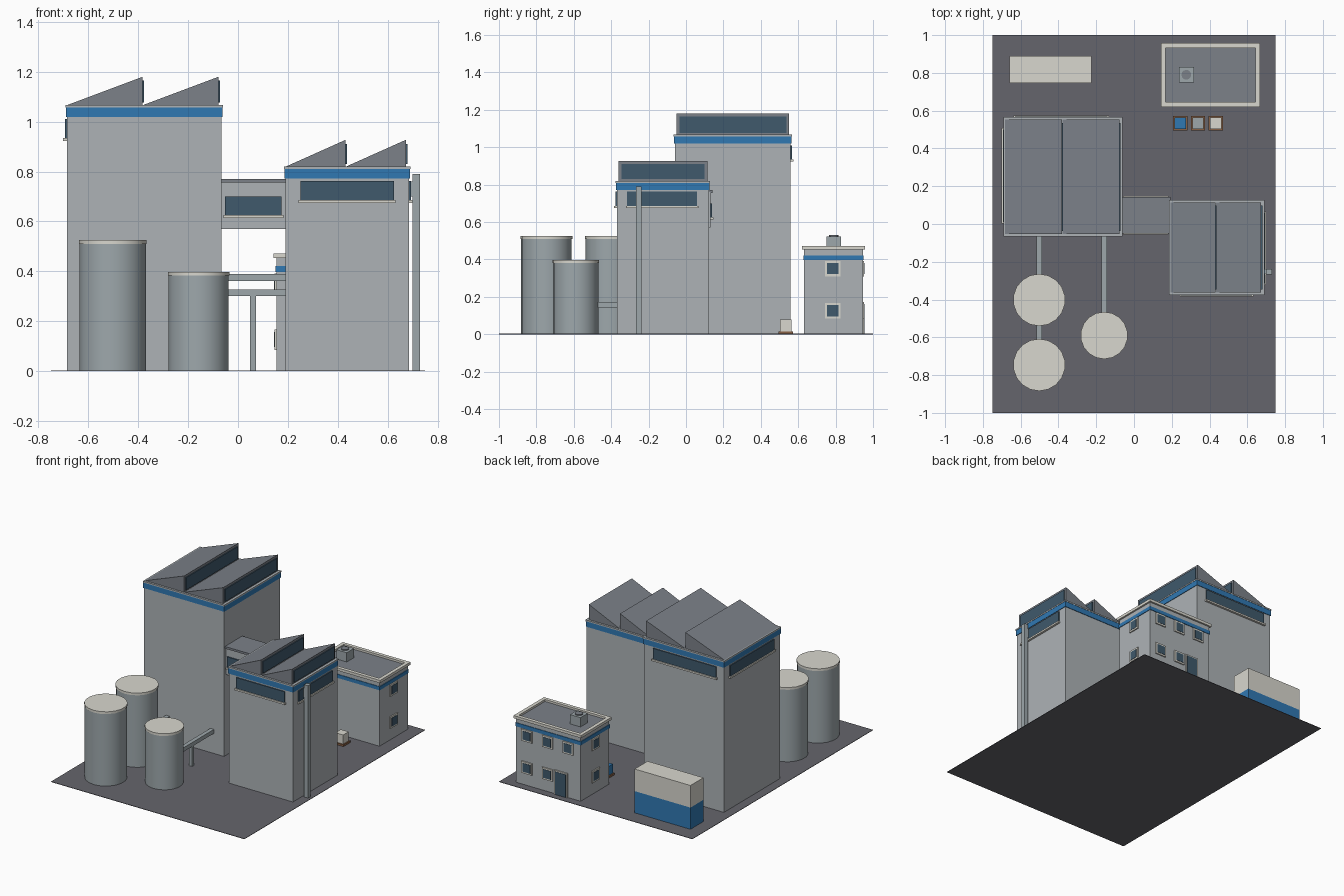
import bpy, bmesh
from mathutils import Matrix

if "Cube" in bpy.data.objects:
    bpy.data.objects.remove(bpy.data.objects["Cube"])


def mat(name, r, g, b):
    m = bpy.data.materials.new(name)
    m.diffuse_color = (r, g, b, 1)
    m.use_nodes = True
    m.node_tree.nodes["Principled BSDF"].inputs["Base Color"].default_value = m.diffuse_color
    return m


WALL = mat("wall_grey", 0.42, 0.45, 0.47)
ROOF = mat("roof_grey", 0.20, 0.22, 0.25)
BLUE = mat("blue_trim", 0.03, 0.19, 0.45)
GLASS = mat("dark_glass", 0.05, 0.10, 0.15)
WHITE = mat("off_white", 0.69, 0.68, 0.62)
METAL = mat("metal", 0.34, 0.39, 0.41)
PAVE = mat("pavement", 0.13, 0.13, 0.15)
WOOD = mat("wood", 0.25, 0.12, 0.06)


def finish(name, bm, m):
    bmesh.ops.recalc_face_normals(bm, faces=bm.faces)
    me = bpy.data.meshes.new(name)
    bm.to_mesh(me)
    bm.free()
    me.materials.append(m)
    ob = bpy.data.objects.new(name, me)
    bpy.context.collection.objects.link(ob)
    return ob


def box(name, x0, x1, y0, y1, z0, z1, m):
    bm = bmesh.new()
    bmesh.ops.create_cube(bm, size=1, matrix=Matrix.Translation(
        ((x0 + x1) / 2, (y0 + y1) / 2, (z0 + z1) / 2)) @
        Matrix.Diagonal((x1 - x0, y1 - y0, z1 - z0, 1)))
    return finish(name, bm, m)


def cylinder(name, x, y, r, z0, z1, m, n=18):
    bm = bmesh.new()
    bmesh.ops.create_cone(bm, cap_ends=True, segments=n, radius1=r, radius2=r,
                          depth=z1 - z0,
                          matrix=Matrix.Translation((x, y, (z0 + z1) / 2)))
    for f in bm.faces:
        f.smooth = len(f.verts) == 4
    for e in bm.edges:
        e.smooth = all(len(f.verts) == 4 for f in e.link_faces)
    return finish(name, bm, m)


def prism(name, profile, y0, y1, m):
    # extrude an x-z profile along y
    bm = bmesh.new()
    f = bm.faces.new([bm.verts.new((x, y0, z)) for x, z in profile])
    ext = bmesh.ops.extrude_face_region(bm, geom=[f])
    bmesh.ops.translate(bm, vec=(0, y1 - y0, 0),
                        verts=[v for v in ext["geom"] if isinstance(v, bmesh.types.BMVert)])
    return finish(name, bm, m)


def panel(name, axis, sign, face, a0, a1, z0, z1, m, d0=0.003, d1=0.008):
    # thin plate on a wall; a0..a1 runs along the wall
    lo, hi = sorted((face - sign * d0, face + sign * d1))
    if axis == 'x':
        return box(name, lo, hi, a0, a1, z0, z1, m)
    return box(name, a0, a1, lo, hi, z0, z1, m)


def strip_window(name, axis, sign, face, a0, a1, z0, z1, sill=0.012):
    panel(name + "_glass", axis, sign, face, a0, a1, z0, z1, GLASS)
    panel(name + "_sill", axis, sign, face, a0 - 0.007, a1 + 0.007,
          z0 - sill, z0, WHITE, d1=0.015)


def hall(name, x0, x1, y0, y1, h, peak):
    # walls, blue band, cap, two roof teeth with glazed +x faces
    box(name + "_walls", x0, x1, y0, y1, 0.001, h - 0.048, WALL)
    o = 0.004
    box(name + "_blue_band", x0 - o, x1 + o, y0 - o, y1 + o, h - 0.048, h - 0.01, BLUE)
    o = 0.006
    box(name + "_cap", x0 - o, x1 + o, y0 - o, y1 + o, h - 0.01, h, WALL)
    w = (x1 - x0 - 0.012) / 2
    for i in range(2):
        a = x0 + i * w
        prism(f"{name}_roof_tooth_{i}", [(a, h - 0.001), (a + w, h - 0.001), (a + w, peak)],
              y0 + 0.008, y1 - 0.008, ROOF)
        panel(f"{name}_skylight_{i}", 'x', 1, a + w, y0 + 0.024, y1 - 0.024,
              h + 0.01, peak - 0.016, GLASS, d1=0.006)


# site slab
box("ground_slab", -0.75, 0.75, -1, 1, 0, 0.003, PAVE)

# two production halls
hall("tall_hall", -0.686, -0.066, -0.06, 0.56, 1.067, 1.18)
strip_window("tall_left_window", 'x', -1, -0.686, 0.01, 0.50, 0.935, 1.01)
strip_window("tall_back_window", 'y', 1, 0.56, -0.63, -0.14, 0.935, 1.01)
hall("low_hall", 0.19, 0.685, -0.37, 0.122, 0.82, 0.927)
strip_window("low_front_window", 'y', -1, -0.37, 0.25, 0.625, 0.686, 0.762)
strip_window("low_right_window", 'x', 1, 0.685, -0.315, 0.06, 0.686, 0.762)

# square downpipe with bracket
box("downpipe", 0.70, 0.73, -0.267, -0.237, 0.001, 0.79, METAL)
box("downpipe_bracket", 0.68, 0.705, -0.262, -0.242, 0.70, 0.76, METAL)

# connecting bridge
box("bridge", -0.068, 0.192, -0.04, 0.132, 0.57, 0.76, WALL)
box("bridge_roof", -0.068, 0.192, -0.05, 0.142, 0.755, 0.77, ROOF)
strip_window("bridge_front_window", 'y', -1, -0.04, -0.052, 0.175, 0.625, 0.70)
strip_window("bridge_back_window", 'y', 1, 0.132, -0.052, 0.175, 0.625, 0.70)

# pipe rack under the bridge
box("rack_pipe_upper", -0.07, 0.195, 0.03, 0.06, 0.36, 0.39, METAL)
box("rack_pipe_lower", -0.07, 0.195, 0.03, 0.06, 0.30, 0.326, METAL)
box("rack_post", 0.048, 0.072, 0.033, 0.057, 0.001, 0.302, METAL)

# storage tanks
for i, (x, y, r, h) in enumerate([(-0.502, -0.402, 0.138, 0.525),
                                  (-0.502, -0.746, 0.138, 0.525),
                                  (-0.158, -0.59, 0.125, 0.398)]):
    cylinder(f"tank_{i}", x, y, r - 0.003, 0.001, h - 0.015, METAL)
    cylinder(f"tank_lid_{i}", x, y, r, h - 0.016, h, WHITE)

# feed pipes from tanks to tall hall
for i, (x, ya) in enumerate([(-0.502, -0.65), (-0.158, -0.50)]):
    box(f"feed_pipe_{i}", x - 0.014, x + 0.014, ya, -0.055, 0.144, 0.172, METAL)
box("feed_pipe_post", -0.17, -0.146, -0.30, -0.276, 0.001, 0.146, METAL)

# office block with band, parapet and roof vent
X0, X1, Y0, Y1 = 0.155, 0.655, 0.632, 0.945
box("office_walls", X0, X1, Y0, Y1, 0.001, 0.455, WALL)
box("office_band", X0 - 0.004, X1 + 0.004, Y0 - 0.004, Y1 + 0.004, 0.397, 0.422, BLUE)
A0, A1, B0, B1, T = X0 - 0.012, X1 + 0.012, Y0 - 0.012, Y1 + 0.012, 0.025
box("office_roof_deck", A0 + T, A1 - T, B0 + T, B1 - T, 0.45, 0.458, ROOF)
for n, a, b, c, d in [("front", A0, A1, B0, B0 + T), ("back", A0, A1, B1 - T, B1),
                      ("left", A0, A0 + T, B0 + T, B1 - T),
                      ("right", A1 - T, A1, B0 + T, B1 - T)]:
    box("parapet_" + n, a, b, c, d, 0.453, 0.472, WHITE)
box("roof_vent", 0.237, 0.318, 0.75, 0.83, 0.455, 0.523, METAL)
cylinder("roof_vent_fan", 0.277, 0.79, 0.026, 0.52, 0.53, ROOF, 12)


def small_window(name, axis, sign, face, c, z0):
    panel(name + "_frame", axis, sign, face, c - 0.041, c + 0.041, z0, z0 + 0.082, WHITE)
    panel(name + "_glass", axis, sign, face, c - 0.03, c + 0.03,
          z0 + 0.011, z0 + 0.071, GLASS, d1=0.010)


for f, z in enumerate((0.085, 0.31)):
    small_window(f"office_left_window_{f}", 'x', -1, X0, 0.785, z)
    small_window(f"office_right_window_{f}", 'x', 1, X1, 0.785, z)
    for i, c in enumerate((0.57, 0.41, 0.25)[:2 + f]):
        small_window(f"office_back_window_{f}_{i}", 'y', 1, Y1, c, z)
panel("office_door_frame", 'y', 1, Y1, 0.255, 0.357, 0.003, 0.172, WHITE)
panel("office_door", 'y', 1, Y1, 0.264, 0.348, 0.003, 0.163, GLASS, d1=0.010)

# two-tone container
box("container_lower", -0.658, -0.225, 0.746, 0.89, 0.001, 0.155, BLUE)
box("container_upper", -0.658, -0.225, 0.746, 0.89, 0.155, 0.31, WHITE)

# crates on pallets
for i, m in enumerate((BLUE, METAL, WHITE)):
    c = 0.245 + 0.094 * i
    box(f"pallet_{i}", c - 0.038, c + 0.038, 0.495, 0.571, 0.002, 0.016, WOOD)
    box(f"crate_{i}", c - 0.03, c + 0.03, 0.503, 0.563, 0.016, 0.08, m)
